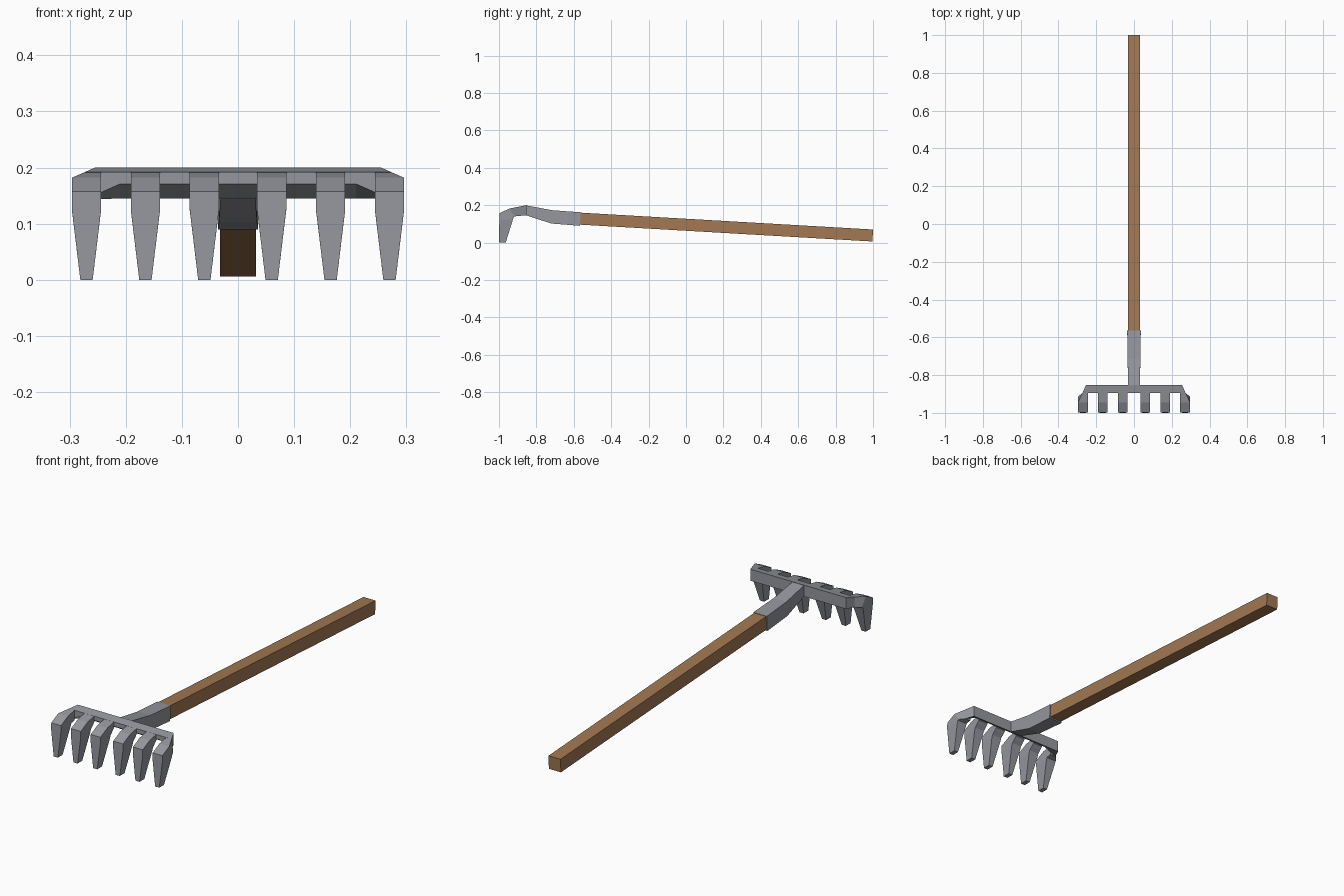
import bpy, bmesh

if "Cube" in bpy.data.objects:
    bpy.data.objects.remove(bpy.data.objects["Cube"])


def loft(name, rings, color=None):
    """Closed four-sided loft; each ring is a list of four (x, y, z) points."""
    bm = bmesh.new()
    vs = [[bm.verts.new(p) for p in ring] for ring in rings]
    for a, b in zip(vs, vs[1:]):
        for i in range(4):
            j = (i + 1) % 4
            bm.faces.new((a[i], a[j], b[j], b[i]))
    bm.faces.new(vs[0][::-1])
    bm.faces.new(vs[-1])
    bmesh.ops.recalc_face_normals(bm, faces=bm.faces[:])
    mesh = bpy.data.meshes.new(name)
    bm.to_mesh(mesh)
    bm.free()
    obj = bpy.data.objects.new(name, mesh)
    bpy.context.collection.objects.link(obj)
    mat = bpy.data.materials.get(color[0]) or bpy.data.materials.new(color[0])
    mat.diffuse_color = color[1]
    mat.use_nodes = True
    mat.node_tree.nodes["Principled BSDF"].inputs["Base Color"].default_value = mat.diffuse_color
    mesh.materials.append(mat)
    return obj


def section(x0, x1, top, bottom):
    """Ring spanning x0..x1 between a top/front and a bottom/back (y, z) point."""
    return [(x0, *top), (x1, *top), (x1, *bottom), (x0, *bottom)]


WOOD = ("wood", (0.36, 0.19, 0.085, 1))
STEEL = ("steel", (0.30, 0.31, 0.34, 1))

# Wooden handle, sloping down to the back
loft("handle", [section(-.032, .032, (-.58, .161), (-.584, .097)),
                section(-.032, .032, (1.0, .070), (.997, .006))], WOOD)

# Metal socket with a bend up to the bar
loft("socket", [section(-w, w, t, b) for w, t, b in (
    (.036, (-.563, .162), (-.567, .090)),
    (.034, (-.714, .173), (-.720, .102)),
    (.031, (-.856, .199), (-.856, .146)))], STEEL)

# Cross bar, wedge section, with angled ends that deepen into the outer teeth
bar = []
for back_x, front_x, low in ((-.255, -.273, .143), (-.21, -.21, .171),
                             (.21, .21, .171), (.255, .273, .143)):
    bar.append([(back_x, -.853, .200), (front_x, -.895, .192),
                (front_x, -.895, low), (back_x, -.853, .145)])
loft("cross_bar", bar, STEEL)

# Six hooked teeth, the outer pair blending into the bar corners
for s in (-1, 1):
    for cx in (.06, .165, .27):
        outer = cx > .2
        i, o = cx - .026, cx + .026
        rings = [
            section(s * i, s * (.273 if outer else o), (-.893, .192),
                    (-.893, .143 if outer else .165)),
            section(s * i, s * o, (-.945, .182),
                    (-.915, .140) if outer else (-.905, .152)),
            section(s * i, s * o, (-.997, .157), (-.920, .138)),
            section(s * i, s * o, (-.998, .125), (-.925, .124)),
            section(s * (cx - .011), s * (cx + .011), (-1.0, 0), (-.964, 0)),
        ]
        loft("tooth", rings, STEEL)
